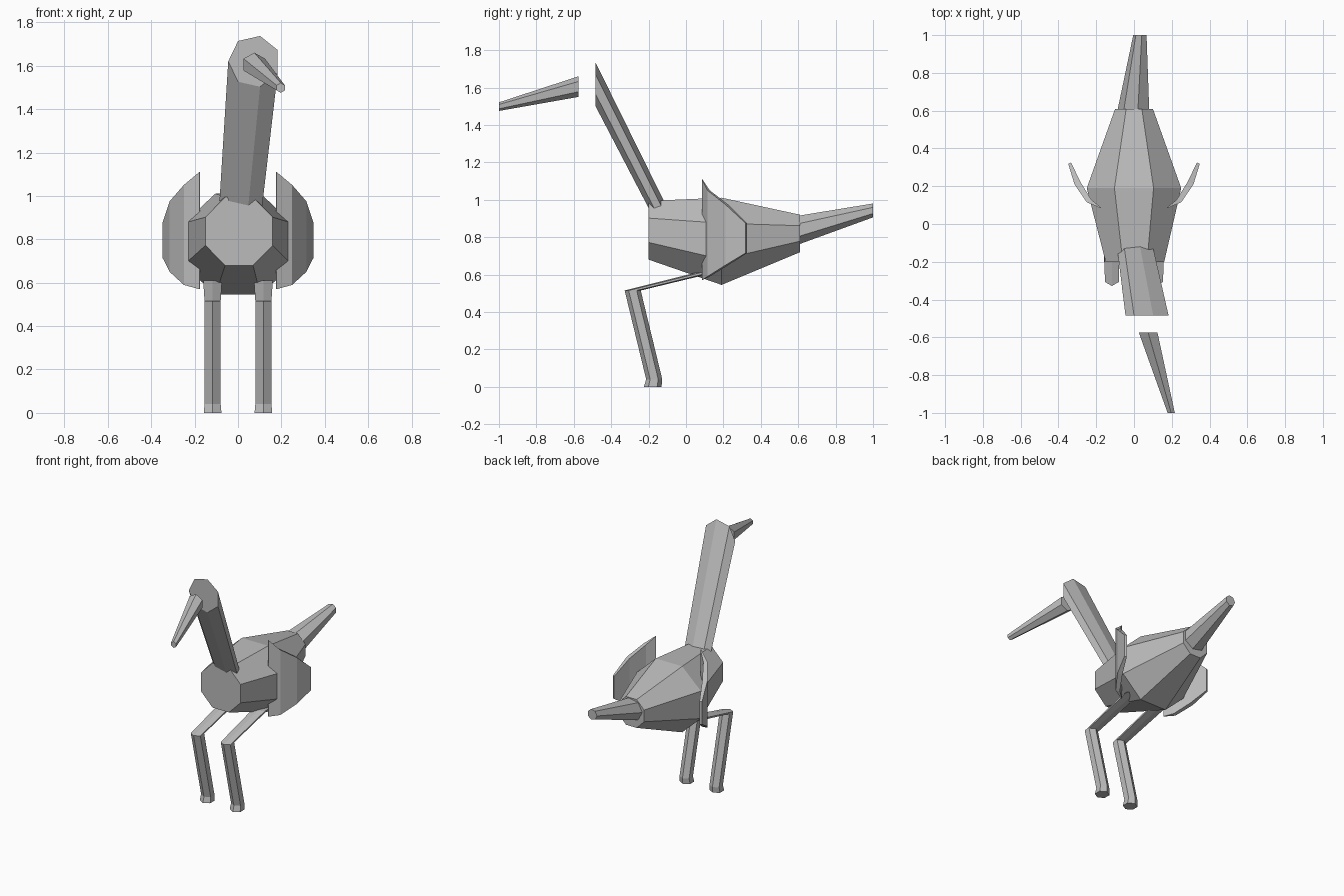
import bpy
from math import cos, sin, pi, radians

cube = bpy.data.objects.get("Cube")
if cube:
    bpy.data.objects.remove(cube, do_unlink=True)

grey = bpy.data.materials.new("plain grey")
grey.use_nodes = True
GREY = (0.5, 0.5, 0.5, 1)
grey.diffuse_color = GREY
grey.node_tree.nodes["Principled BSDF"].inputs["Base Color"].default_value = GREY


def ring(center, ru, rv, sides, phase, upright=True):
    """Polygon outline: upright lies across y, otherwise it lies flat."""
    x, y, z = center
    points = []
    for i in range(sides):
        a = radians(phase) + 2 * pi * i / sides
        u, v = ru * cos(a), rv * sin(a)
        points.append((x + u, y, z + v) if upright else (x + u, y + v, z))
    return points


def loft(name, rings):
    """Join successive outlines with flat faces and cap both ends."""
    n = len(rings[0])
    verts = [p for r in rings for p in r]
    faces = [tuple(range(n)), tuple(range(len(verts) - n, len(verts)))]
    for k in range(len(rings) - 1):
        for i in range(n):
            j = (i + 1) % n
            faces.append((k * n + i, k * n + j, k * n + n + j, k * n + n + i))
    mesh = bpy.data.meshes.new(name)
    mesh.from_pydata(verts, [], faces)
    mesh.materials.append(grey)
    obj = bpy.data.objects.new(name, mesh)
    bpy.context.collection.objects.link(obj)
    # consistent outward normals
    import bmesh
    bm = bmesh.new()
    bm.from_mesh(mesh)
    bmesh.ops.recalc_face_normals(bm, faces=bm.faces)
    bm.to_mesh(mesh)
    bm.free()
    return obj


# Body: three octagons, widest behind the middle
flat = 1 / cos(pi / 8)
loft("body", [
    ring((x, y, z), w * flat, h * flat, 8, 22.5)
    for x, y, z, w, h in [(0.005, -0.2, 0.837, 0.155, 0.157),
                          (0, 0.19, 0.778, 0.25, 0.233),
                          (0, 0.61, 0.82, 0.1, 0.1)]])

# Neck and tail: slanted seven-sided tapers
loft("neck", [ring((0.01, -0.12, 0.9), 0.1, 0.1, 7, 180),
              ring((0.075, -0.485, 1.62), 0.12, 0.12, 7, 180)])
loft("tail", [ring((0, 0.59, 0.835), 0.09, 0.08, 7, 180),
              ring((0.033, 1.0, 0.943), 0.037, 0.038, 7, 180)])

# Beak: six-sided taper held clear of the neck
loft("beak", [ring((0.075, -0.575, 1.605), 0.057, 0.055, 6, 90),
              ring((0.197, -1.0, 1.498), 0.022, 0.023, 6, 90)])

# Legs and wings, one of each per side
for side, s in (("left", 1), ("right", -1)):
    loft(side + "_leg", [
        ring((s * 0.117, y, z), r, r, 6, 90, upright=False)
        for y, z, r in [(-0.178, 0, 0.047), (-0.17, 0.04, 0.043),
                        (-0.285, 0.515, 0.043), (0.1, 0.61, 0.05)]])

    # Bowed wing plate, tall at the front edge and short at the back
    sections = []
    for x, y, low, high, thick in [(0.178, 0.085, 0.57, 1.11, 0.004),
                                   (0.25, 0.115, 0.59, 1.05, 0.025),
                                   (0.315, 0.21, 0.65, 0.975, 0.03),
                                   (0.348, 0.318, 0.715, 0.875, 0.015)]:
        sections.append([(s * x, y, low), (s * x, y, high),
                         (s * (x - thick), y + thick * 0.5, high),
                         (s * (x - thick), y + thick * 0.5, low)])
    loft(side + "_wing", sections)
